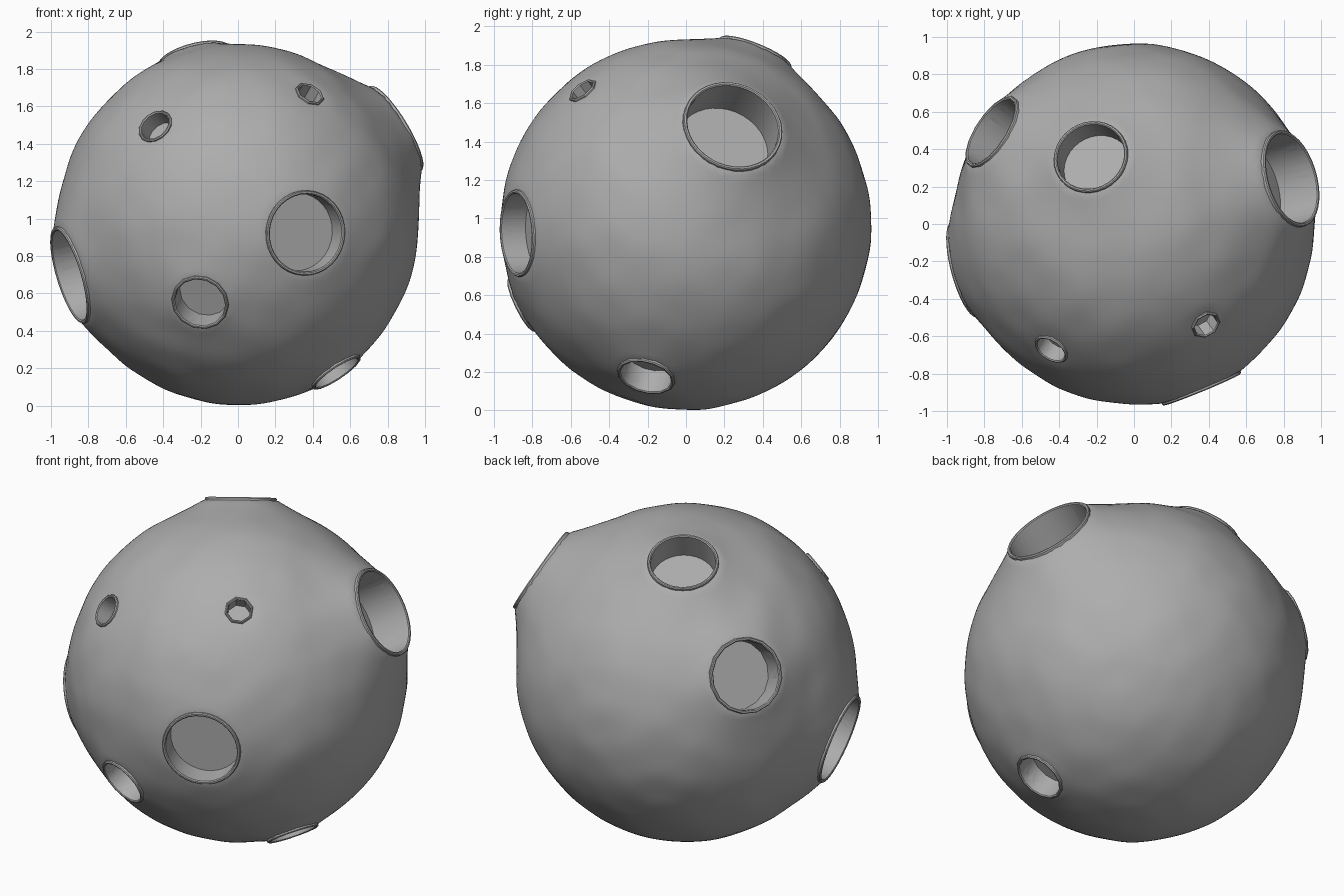
import bpy, bmesh, math
from mathutils import Vector, noise

if "Cube" in bpy.data.objects:
    bpy.data.objects.remove(bpy.data.objects["Cube"])

CENTRE = Vector((0, 0, 0.968))
RADIUS = 0.964

# craters: rim centre direction, rim height from centre, rim radius, depth, sides
CRATERS = [
    ((0.36, -0.875, -0.045), 0.958, 0.228, 0.14, 32),
    ((-0.20, -0.84, -0.41), 0.978, 0.156, 0.14, 14),
    ((-0.43, -0.65, 0.51), 0.968, 0.099, 0.10, 14),
    ((0.385, -0.54, 0.70), 0.970, 0.083, 0.10, 8),
    ((0.845, 0.245, 0.515), 1.020, 0.266, 0.24, 36),
    ((-0.895, -0.24, -0.27), 0.976, 0.270, 0.24, 36),
    ((-0.235, 0.365, 0.905), 0.996, 0.204, 0.17, 32),
    ((-0.755, 0.49, 0.37), 0.988, 0.220, 0.18, 16),
    ((0.53, -0.21, -0.795), 0.980, 0.154, 0.14, 14),
]
CRATERS = [(Vector(d).normalized(), h, r, dep, n) for d, h, r, dep, n in CRATERS]

# dark grey stone
stone = bpy.data.materials.new("dark_stone")
stone.diffuse_color = (0.42, 0.42, 0.42, 1)
stone.use_nodes = True
stone.node_tree.nodes["Principled BSDF"].inputs["Base Color"].default_value = stone.diffuse_color


def make_object(name, bm):
    bmesh.ops.recalc_face_normals(bm, faces=bm.faces)
    me = bpy.data.meshes.new(name)
    bm.to_mesh(me)
    bm.free()
    me.materials.append(stone)
    ob = bpy.data.objects.new(name, me)
    bpy.context.collection.objects.link(ob)
    return ob


def activate(ob):
    bpy.ops.object.select_all(action='DESELECT')
    ob.select_set(True)
    bpy.context.view_layer.objects.active = ob


def smooth(ob, angle=35):
    activate(ob)
    bpy.ops.object.shade_smooth_by_angle(angle=math.radians(angle))


def ring(bm, axis, radius, height, sides):
    u = axis.orthogonal().normalized()
    v = axis.cross(u)
    return [bm.verts.new(CENTRE + axis * height + radius *
            (u * math.cos(2 * math.pi * i / sides) + v * math.sin(2 * math.pi * i / sides)))
            for i in range(sides)]


def bridge(bm, a, b):
    n = len(a)
    for i in range(n):
        j = (i + 1) % n
        bm.faces.new((a[i], a[j], b[j], b[i]))


def rim_width(r):
    return 0.012 + 0.03 * r


# moon body: lumpy ball pulled up to the rim of each crater
bm = bmesh.new()
bmesh.ops.create_icosphere(bm, subdivisions=6, radius=1)
for vert in bm.verts:
    d = vert.co.normalized()
    base = d * (RADIUS + 0.006 * noise.noise(d * 5.0))
    p = base.copy()
    for n, h, r, dep, sides in CRATERS:
        along = base.dot(n)
        if along <= 0:
            continue
        lateral = (base - n * along).length
        top = h - 0.014
        if lateral < r:
            p += n * (top - along)
        elif lateral < 2.1 * r:
            t = (lateral - r) / (1.1 * r)
            p += n * (top - math.sqrt(RADIUS ** 2 - r * r)) * (1 - t) ** 2
    vert.co = CENTRE + p
moon = make_object("moon_body", bm)

# crater holes: one cutter made of flat-ended cylinders
bm = bmesh.new()
for n, h, r, dep, sides in CRATERS:
    low = ring(bm, n, r - rim_width(r), h - dep, sides)
    high = ring(bm, n, r - rim_width(r), h + 0.15, sides)
    bridge(bm, low, high)
    bm.faces.new(low)
    bm.faces.new(high)
cutter = make_object("crater_cutter", bm)
cutter.hide_render = True
mod = moon.modifiers.new("craters", 'BOOLEAN')
mod.operation = 'DIFFERENCE'
mod.solver = 'EXACT'
mod.object = cutter
activate(moon)
bpy.ops.object.modifier_apply(modifier=mod.name)
bpy.data.objects.remove(cutter)
smooth(moon)

# raised crater rims with a small chamfer
for k, (n, h, r, dep, sides) in enumerate(CRATERS):
    bm = bmesh.new()
    inner = r - rim_width(r) - 0.001
    profile = [(inner, h - 0.04), (inner, h - 0.005), (inner + 0.006, h),
               (r - 0.005, h), (r, h - 0.006), (r, h - 0.04)]
    loops = [ring(bm, n, pr, ph, sides) for pr, ph in profile]
    for i in range(len(loops)):
        bridge(bm, loops[i], loops[(i + 1) % len(loops)])
    smooth(make_object(f"crater_rim_{k + 1}", bm))
